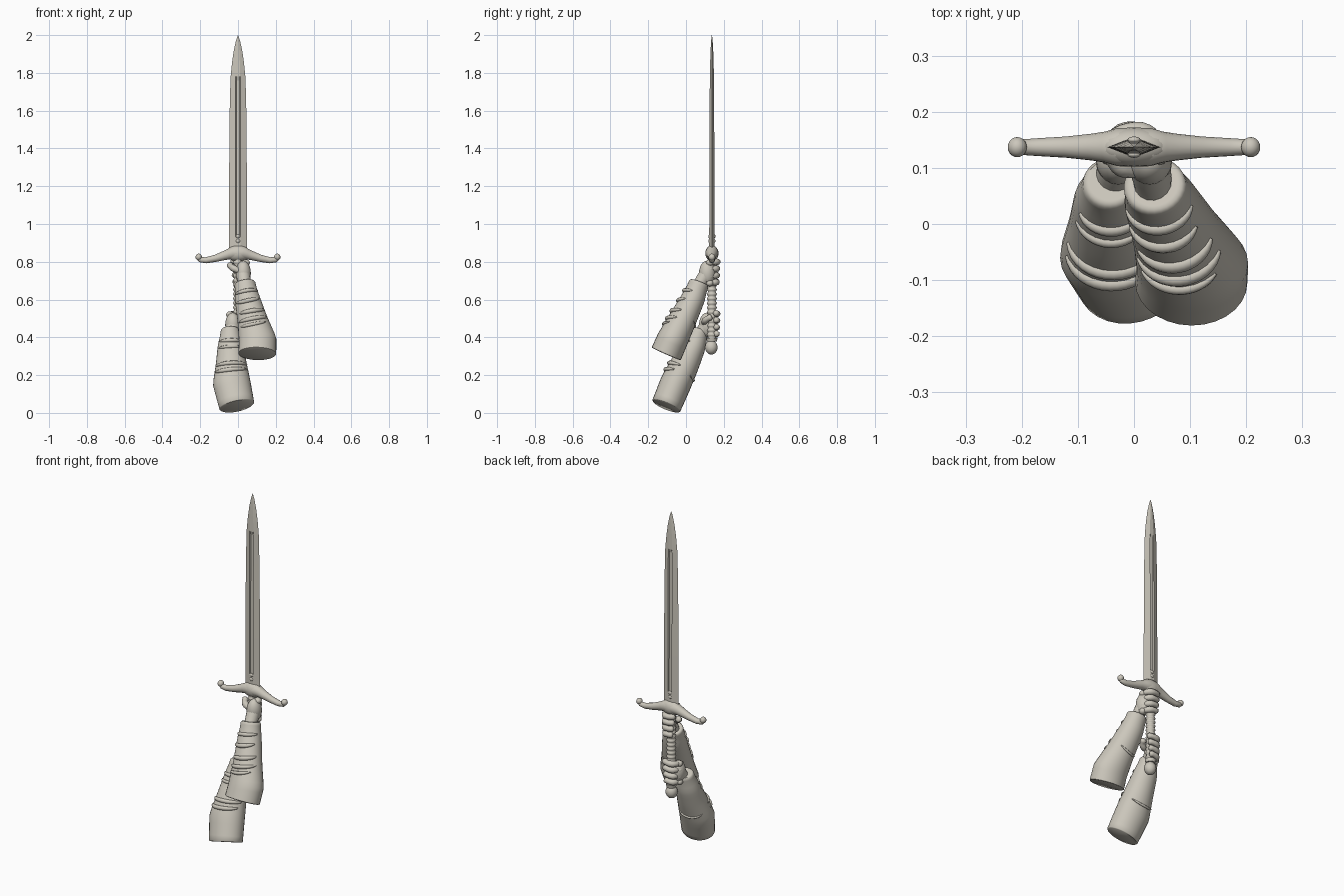
import bpy, bmesh
from math import sin, cos, pi, radians
from mathutils import Vector, Matrix

if "Cube" in bpy.data.objects:
    bpy.data.objects.remove(bpy.data.objects["Cube"])

stone = bpy.data.materials.new("warm grey")
stone.use_nodes = True
COLOUR = (0.6, 0.57, 0.5, 1)
stone.diffuse_color = COLOUR
stone.node_tree.nodes["Principled BSDF"].inputs["Base Color"].default_value = COLOUR

AXIS_Y = 0.137  # depth of the sword's long axis


def finish(name, bm, angle=40):
    bmesh.ops.recalc_face_normals(bm, faces=bm.faces)
    mesh = bpy.data.meshes.new(name)
    bm.to_mesh(mesh)
    bm.free()
    mesh.materials.append(stone)
    for p in mesh.polygons:
        p.use_smooth = True
    mesh.set_sharp_from_angle(angle=radians(angle))
    ob = bpy.data.objects.new(name, mesh)
    bpy.context.collection.objects.link(ob)
    return ob


def loft(bm, rings):
    """Skin a list of closed rings and cap both ends."""
    rows = [[bm.verts.new(p) for p in ring] for ring in rings]
    n = len(rows[0])
    for a, b in zip(rows, rows[1:]):
        for i in range(n):
            j = (i + 1) % n
            bm.faces.new((a[i], a[j], b[j], b[i]))
    bm.faces.new(rows[0])
    bm.faces.new(rows[-1])


def tube(bm, path, radii, sides=10):
    """Round tube along a path with a radius at each point."""
    rings = []
    for i, p in enumerate(path):
        t = (path[min(i + 1, len(path) - 1)] - path[max(i - 1, 0)]).normalized()
        u = t.orthogonal() if i == 0 else (u - t * u.dot(t))
        u.normalize()
        v = t.cross(u)
        rings.append([p + (u * cos(k * 2 * pi / sides) + v * sin(k * 2 * pi / sides)) * radii[i]
                      for k in range(sides)])
    loft(bm, rings)


def ball(bm, centre, size, segments=20):
    m = Matrix.Translation(centre) @ Matrix.Diagonal((*size, 1))
    bmesh.ops.create_uvsphere(bm, u_segments=segments, v_segments=12, radius=1, matrix=m)


# Blade: flattened diamond with a central fuller that fades out near the point
bm = bmesh.new()
rings = []
for z, w, t, groove in ((0.85, .048, .014, 0), (0.93, .048, .014, 0), (0.94, .048, .014, .007),
                        (1.4, .046, .013, .007), (1.6, .044, .012, .007), (1.76, .040, .011, .006),
                        (1.78, .039, .011, 0), (1.86, .031, .009, 0), (1.92, .022, .007, 0),
                        (1.97, .011, .004, 0), (2.0, .001, .001, 0)):
    f = min(.011, w * .28)
    half = [(w, 0), (f * 1.1, t), (f * .8, t - groove), (-f * .8, t - groove), (-f * 1.1, t)]
    ring = half + [(-x, -y) for x, y in half]
    rings.append([Vector((x, AXIS_Y + y, z)) for x, y in ring])
loft(bm, rings)
finish("blade", bm, 15)

# Small studs at the foot of the fuller
bm = bmesh.new()
for side in (-1, 1):
    for z in (.91, .935):
        ball(bm, (0, AXIS_Y + side * .013, z), (.012, .006, .01), 12)
finish("blade_studs", bm)

# Crossguard: thick middle, drooping arms, curled ball tips
bm = bmesh.new()
arm = ((0, .846, .035), (.03, .846, .034), (.05, .84, .028), (.075, .832, .024),
       (.12, .818, .019), (.17, .808, .016), (.2, .811, .014), (.211, .822, .01))
spine = [(-x, z, r) for x, z, r in reversed(arm[1:])] + list(arm)
tube(bm, [Vector((x, AXIS_Y, z)) for x, z, r in spine], [r for x, z, r in spine], 16)
for s in (-1, 1):
    ball(bm, (s * .208, AXIS_Y, .825), (.017, .018, .018))
ball(bm, (0, AXIS_Y, .845), (.065, .035, .042), 24)
finish("crossguard", bm)

# Ridged grip with collar
bm = bmesh.new()
steps = 72
profile = [(.39 + .43 * i / steps, .0235 + .0035 * cos(i * pi / 2)) for i in range(steps + 1)]
tube(bm, [Vector((0, AXIS_Y, z)) for z, r in profile], [r for z, r in profile], 16)
finish("grip", bm, 60)

# Pommel
bm = bmesh.new()
ball(bm, (0, AXIS_Y - .003, .347), (.033, .033, .038))
bmesh.ops.create_cone(bm, cap_ends=True, segments=16, radius1=.026, radius2=.03, depth=.02,
                      matrix=Matrix.Translation((0, AXIS_Y, .387)))
finish("pommel", bm)


def hand(name, s, z, wrist_end):
    """Fist round the grip; s is the side the palm sits on."""
    bm = bmesh.new()
    ball(bm, (s * .028, .112, z), (.04, .043, .066))

    def digit(start, end, height, tilt, reach, thick):
        path, radii = [], []
        for i in range(13):
            k = i / 12
            a = radians(start + (end - start) * k)
            path.append(Vector((s * reach * 1.15 * cos(a), AXIS_Y - .004 + reach * sin(a), height + tilt * k)))
            knuckle = .0015 * cos(k * 4 * pi)
            radii.append((thick + knuckle) * (.55 if i in (0, 12) else 1))
        tube(bm, path, radii)

    # Fingers wrap round the back, thumb crosses the front
    for i in range(4):
        digit(-35, 150 - 6 * i, z + .055 - .036 * i, .008, .034 - .001 * i, .0165)
    digit(-60, -185, z + .005, .04, .036, .017)
    # Knuckles
    for i in range(4):
        ball(bm, (s * .045, .125, z + .055 - .036 * i), (.018, .02, .017), 12)
    # Wrist
    a, b = Vector((s * .028, .103, z - .01)), Vector(wrist_end)
    tube(bm, [a.lerp(b, k / 4) for k in range(5)], [.036, .036, .034, .035, .038], 16)
    finish(name, bm, 60)


hand("left_hand", 1, .74, (.038, .05, .65))
hand("right_hand", -1, .465, (-.042, .06, .39))


def sleeve(name, sections, folds):
    """Tapered sleeve skinned over elliptical sections, with raised cloth folds."""
    pts = [Vector(s[0]) for s in sections]

    def at(t):
        """Centre, axes and radii at a fractional section number."""
        i = min(int(t), len(pts) - 2)
        k = t - i
        tangents = [(pts[min(j + 1, len(pts) - 1)] - pts[max(j - 1, 0)]).normalized() for j in (i, i + 1)]
        d = tangents[0].lerp(tangents[1], k).normalized()
        u = Vector((1, 0, 0))
        u = (u - d * u.dot(d)).normalized()
        w, h = (sections[i][n] * (1 - k) + sections[i + 1][n] * k for n in (1, 2))
        return pts[i].lerp(pts[i + 1], k), u, d.cross(u), w, h

    def ring_point(t, a, grow=1.0):
        c, u, v, w, h = at(t)
        return c + (u * cos(a) * w + v * sin(a) * h) * grow

    bm = bmesh.new()
    last = len(pts) - 1
    n = 28
    rows = [(0, .8), (0, .95), (.08, 1.05), (.2, 1.03)]
    rows += [(.2 + (last - .2) * i / 16, 1) for i in range(1, 16)]
    rows += [(last - .03, 1), (last, .96)]
    loft(bm, [[ring_point(t, k * 2 * pi / n, g) for k in range(n)] for t, g in rows])
    finish(name, bm, 50)

    # Folds run across the front of the sleeve, sagging in the middle
    front = pi / 2 if at(1)[2].y < 0 else -pi / 2
    bm = bmesh.new()
    for t, centre, spread, thick, sag in folds:
        path, radii = [], []
        for i in range(17):
            k = i / 8 - 1
            path.append(ring_point(t + sag * (1 - k * k), front + radians(centre + spread * k), .995))
            radii.append(thick * max(.1, 1 - k * k) ** .5)
        tube(bm, path, radii, 8)
    finish(name + "_folds", bm, 60)


sleeve("left_sleeve",
       [((.036, .07, .69), .052, .05), ((.048, .04, .61), .066, .062), ((.077, -.02, .49), .08, .074),
        ((.104, -.073, .385), .1, .083), ((.102, -.105, .312), .1, .084)],
       [(.75, 0, 70, .011, .08), (1.25, 5, 60, .012, .1), (1.75, -5, 60, .013, .1),
        (2.1, 0, 65, .012, .12), (2.4, 8, 50, .01, .1), (1.9, 170, 50, .007, .1)])
sleeve("right_sleeve",
       [((-.042, .075, .445), .045, .044), ((-.04, .045, .36), .067, .062), ((-.036, 0, .27), .08, .075),
        ((-.034, -.053, .16), .1, .083), ((-.006, -.105, .036), .094, .08)],
       [(.9, 0, 60, .011, .1), (1.3, 5, 60, .009, .1), (2.25, 0, 75, .012, .1),
        (2.55, 5, 65, .012, .12), (2.5, 175, 55, .007, .1)])
